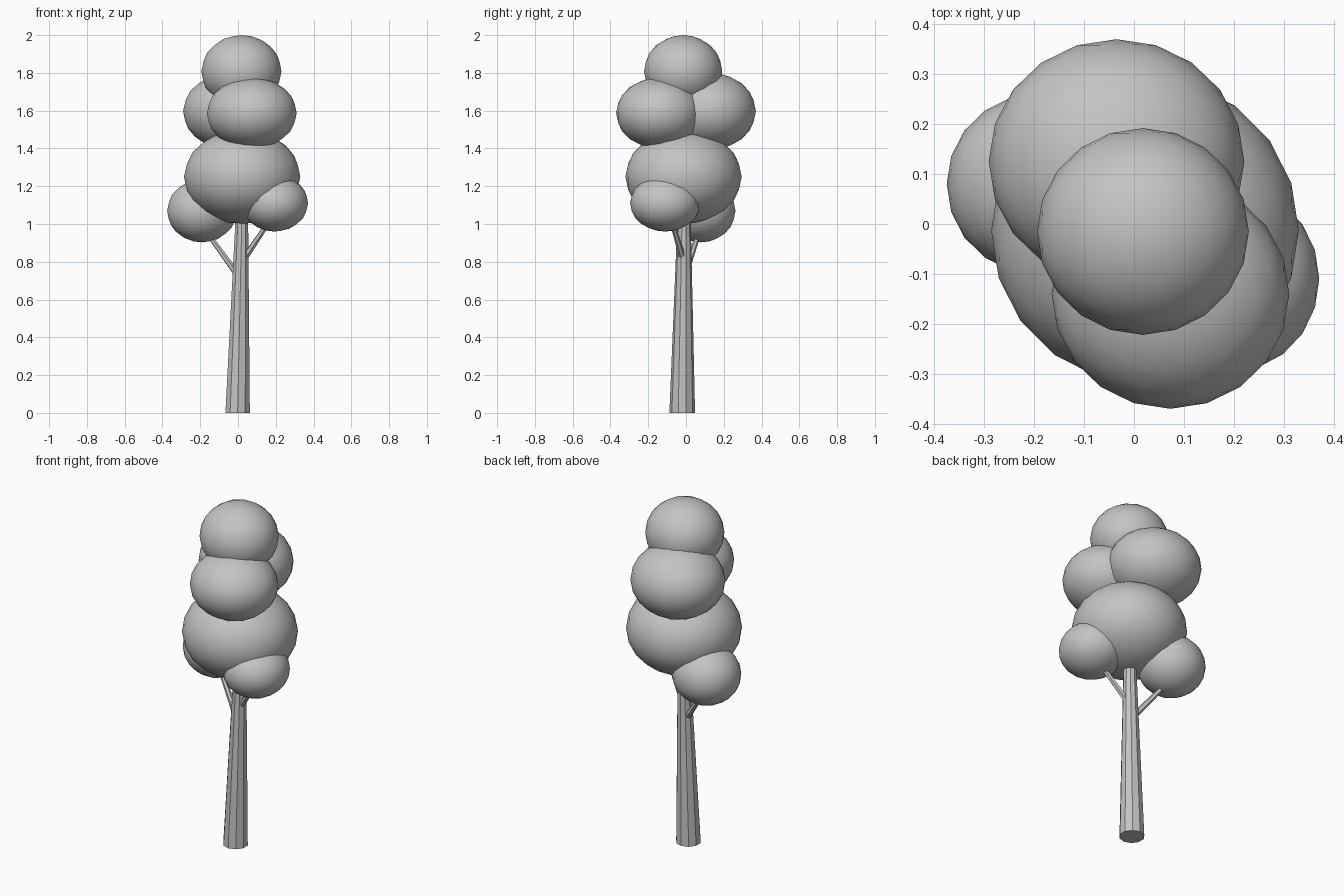
import bpy
from mathutils import Vector

if "Cube" in bpy.data.objects:
    bpy.data.objects.remove(bpy.data.objects["Cube"])

grey = bpy.data.materials.new("plain grey")
grey.diffuse_color = (0.55, 0.55, 0.55, 1)
grey.use_nodes = True
grey.node_tree.nodes["Principled BSDF"].inputs["Base Color"].default_value = grey.diffuse_color


def finish(obj, name, smooth):
    obj.name = name
    obj.data.materials.append(grey)
    if smooth:
        bpy.ops.object.shade_smooth()
    else:
        bpy.ops.object.shade_flat()


def blob(name, centre, radii):
    """Rounded leaf cluster."""
    bpy.ops.mesh.primitive_ico_sphere_add(subdivisions=3, radius=1, location=centre)
    obj = bpy.context.object
    obj.scale = radii
    bpy.ops.object.transform_apply(location=False, rotation=False, scale=True)
    finish(obj, name, True)


def limb(name, start, end, r0, r1, sides):
    """Tapered limb, sheared between two points so its ends stay level."""
    a, b = Vector(start), Vector(end)
    bpy.ops.mesh.primitive_cone_add(vertices=sides, radius1=r0, radius2=r1, depth=1)
    obj = bpy.context.object
    d = b - a
    if d.xy.length > 0.1:          # slanted branch: rotate to its direction
        obj.rotation_euler = d.to_track_quat('Z', 'Y').to_euler()
        obj.scale.z = d.length
        obj.location = (a + b) / 2
    else:                          # trunk: shear so the foot is flat
        for v in obj.data.vertices:
            t = v.co.z + 0.5
            v.co = Vector((v.co.x, v.co.y, 0)) + a + d * t
    finish(obj, name, False)


# Trunk and two side branches
limb("trunk", (-0.002, -0.02, 0), (0.025, -0.008, 1.25), 0.068, 0.028, 10)
limb("branch_left", (0.01, -0.012, 0.715), (-0.19, 0.08, 0.99), 0.018, 0.012, 6)
limb("branch_right", (0.022, -0.012, 0.80), (0.19, -0.085, 1.05), 0.018, 0.012, 6)

# Leaf clusters, bottom to top
blob("foliage_lower_left", (-0.19, 0.08, 1.07), (0.185, 0.182, 0.167))
blob("foliage_lower_right", (0.195, -0.11, 1.11), (0.176, 0.186, 0.15))
blob("foliage_main", (0.022, -0.013, 1.25), (0.308, 0.308, 0.25))
blob("foliage_upper_front", (0.073, -0.14, 1.587), (0.238, 0.23, 0.189))
blob("foliage_upper_back", (-0.035, 0.125, 1.597), (0.256, 0.245, 0.205))
blob("foliage_top", (0.018, -0.015, 1.808), (0.212, 0.207, 0.192))
